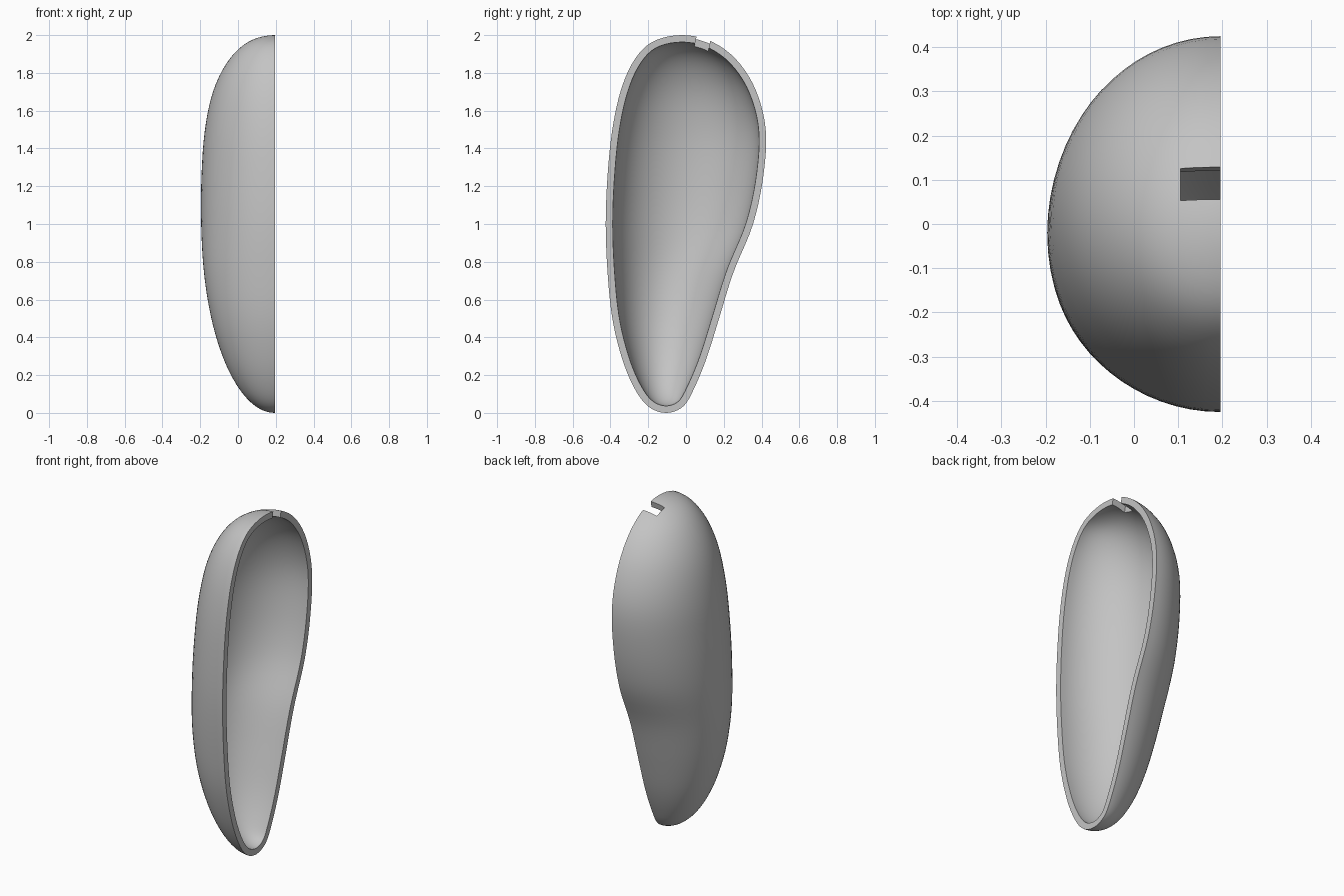
import bpy, bmesh, math
from mathutils import Vector

if "Cube" in bpy.data.objects:
    bpy.data.objects.remove(bpy.data.objects["Cube"])

RIM_X = 0.195      # plane of the open side
WALL = 0.037       # shell thickness

# Outline from bottom to top, one value per 15 degrees of latitude
FRONT = [-.105, -.2, -.275, -.34, -.39, -.415, -.425, -.415, -.39, -.345, -.275, -.175, -.02]
BACK = [-.105, -.015, .045, .11, .175, .25, .355, .41, .422, .37, .27, .135, -.02]
DEPTH = [0, .1, .193, .274, .336, .375, .39, .388, .37, .325, .245, .137, 0]


def spline(values, t):
    """Smooth interpolation through values, t in 0..1."""
    p = [2 * values[0] - values[1], *values, 2 * values[-1] - values[-2]]
    s = t * (len(values) - 1)
    i = min(int(s), len(values) - 2)
    u = s - i
    a, b, c, d = p[i:i + 4]
    return b + u / 2 * (c - a + u * (2 * a - 5 * b + 4 * c - d + u * (3 * (b - c) + d - a)))


def body_point(co):
    """Map a point of the unit sphere onto the body."""
    angle = math.acos(max(-1, min(1, -co.z)))
    t = angle / math.pi
    ring = max(math.hypot(co.x, co.y), 1e-6)
    front, back = spline(FRONT, t), spline(BACK, t)
    x = RIM_X + spline(DEPTH, t) * co.x / ring
    y = (front + back) / 2 + (back - front) / 2 * co.y / ring
    return Vector((x, y, 1 + co.z))


# Outer skin
bm = bmesh.new()
bmesh.ops.create_uvsphere(bm, u_segments=72, v_segments=56, radius=1)
for v in bm.verts:
    v.co = body_point(v.co)
bm.normal_update()

# Inner skin, offset inward
copy = bmesh.ops.duplicate(bm, geom=bm.verts[:] + bm.edges[:] + bm.faces[:])["geom"]
inner = [g for g in copy if isinstance(g, bmesh.types.BMVert)]
bm.normal_update()
moved = [(v, v.co - v.normal * WALL) for v in inner]
for v, co in moved:
    v.co = co
bmesh.ops.reverse_faces(bm, faces=[g for g in copy if isinstance(g, bmesh.types.BMFace)])

# Keep one half and close the flat rim between the skins
bmesh.ops.delete(bm, geom=[v for v in bm.verts if v.co.x > RIM_X + 1e-4], context="VERTS")
bmesh.ops.bridge_loops(bm, edges=[e for e in bm.edges if e.is_boundary])
bmesh.ops.recalc_face_normals(bm, faces=bm.faces[:])
mesh = bpy.data.meshes.new("half_shell")
bm.to_mesh(mesh)
bm.free()
shell = bpy.data.objects.new("half_shell", mesh)
bpy.context.collection.objects.link(shell)

# Grey material
grey = bpy.data.materials.new("plain_grey")
grey.use_nodes = True
colour = (0.55, 0.55, 0.55, 1)
grey.diffuse_color = colour
grey.node_tree.nodes["Principled BSDF"].inputs["Base Color"].default_value = colour
mesh.materials.append(grey)

# Slot through the top wall
bpy.ops.mesh.primitive_cube_add(size=1, location=(0.205, 0.09, 1.97),
                                rotation=(math.radians(-12), 0, 0))
cutter = bpy.context.object
cutter.name = "slot_cutter"
cutter.scale = (0.2, 0.076, 0.2)
cutter.hide_render = True
cutter.data.materials.append(grey)
cut = shell.modifiers.new("slot", "BOOLEAN")
cut.operation = "DIFFERENCE"
cut.solver = "EXACT"
cut.object = cutter

bpy.ops.object.select_all(action="DESELECT")
shell.select_set(True)
bpy.context.view_layer.objects.active = shell
bpy.ops.object.modifier_apply(modifier=cut.name)
bpy.data.objects.remove(cutter)
bpy.ops.object.shade_smooth_by_angle(angle=math.radians(35))
